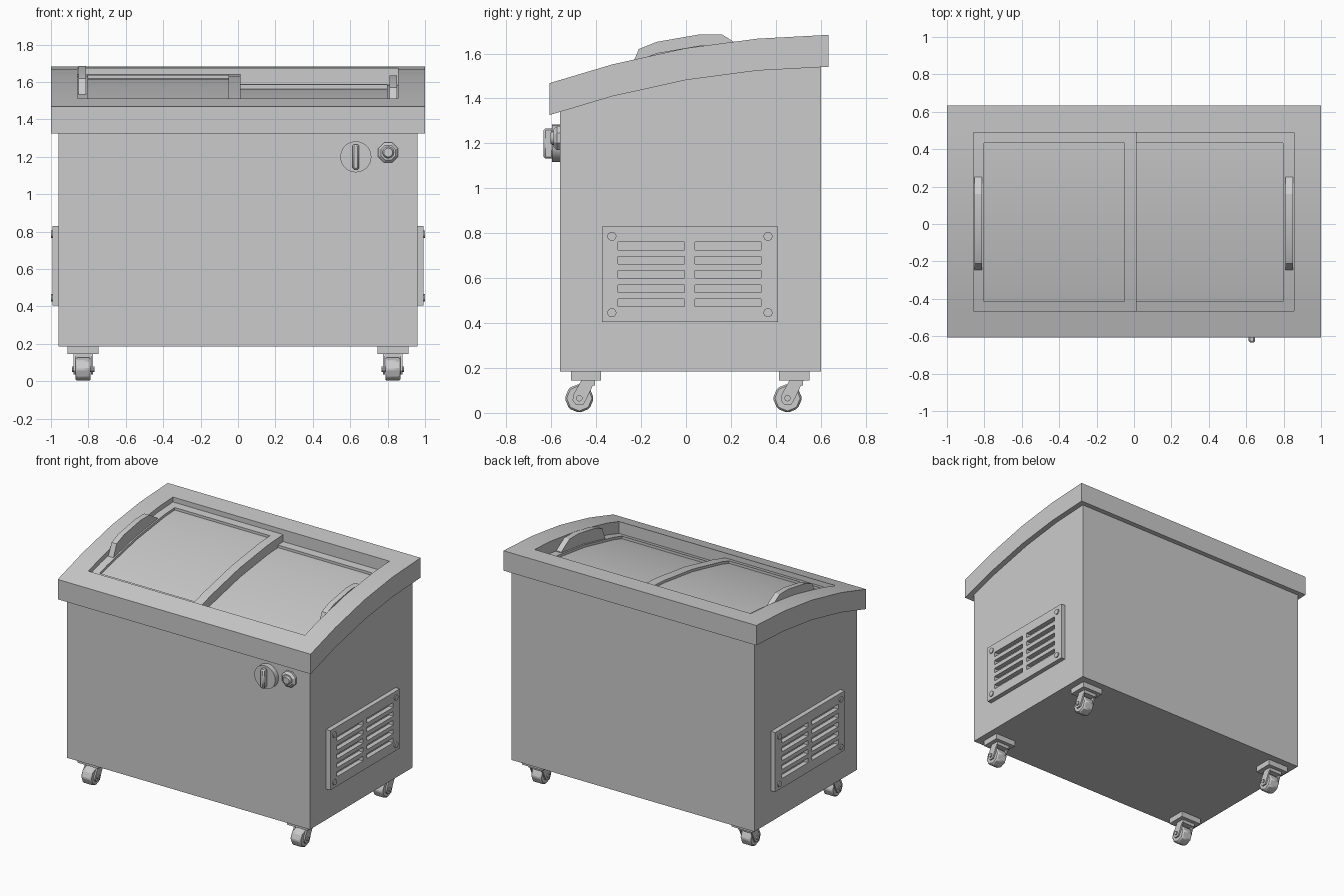
import bpy, bmesh, math
from mathutils import Matrix, Vector

if "Cube" in bpy.data.objects:
    bpy.data.objects.remove(bpy.data.objects["Cube"])

# Curved top line of the cabinet, side view (y, z)
CURVE = [(-0.608, 1.468), (-0.33, 1.551), (0.0, 1.624), (0.317, 1.666), (0.634, 1.683)]


def top_z(y):
    for (y0, z0), (y1, z1) in zip(CURVE, CURVE[1:]):
        if y <= y1:
            return z0 + (z1 - z0) * (y - y0) / (y1 - y0)
    return CURVE[-1][1]


def finish(name, bm, bevel=0):
    bmesh.ops.recalc_face_normals(bm, faces=bm.faces)
    me = bpy.data.meshes.new(name)
    bm.to_mesh(me)
    bm.free()
    ob = bpy.data.objects.new(name, me)
    bpy.context.collection.objects.link(ob)
    if bevel:
        m = ob.modifiers.new("bevel", 'BEVEL')
        m.width, m.segments = bevel, 1
    return ob


def box(name, lo, hi, bevel=0):
    bm = bmesh.new()
    lo, hi = Vector(lo), Vector(hi)
    bmesh.ops.create_cube(bm, size=1, matrix=Matrix.Translation((lo + hi) / 2) @ Matrix.Diagonal((*(hi - lo), 1)))
    return finish(name, bm, bevel)


def cyl(name, a, b, r, sides, r2=None, spin=0, bevel=0):
    """Cylinder or cone from point a to point b."""
    a, b = Vector(a), Vector(b)
    rot = (b - a).to_track_quat('Z', 'Y').to_matrix().to_4x4()
    bm = bmesh.new()
    bmesh.ops.create_cone(bm, cap_ends=True, segments=sides, radius1=r, radius2=r if r2 is None else r2,
                          depth=(b - a).length,
                          matrix=Matrix.Translation((a + b) / 2) @ rot @ Matrix.Rotation(spin, 4, 'Z'))
    return finish(name, bm, bevel)


def prism(name, pts, x0, x1, bevel=0):
    """Side profile (y, z) extruded along x."""
    bm = bmesh.new()
    rings = [[bm.verts.new((x, y, z)) for y, z in pts] for x in (x0, x1)]
    bm.faces.new(rings[0])
    bm.faces.new(rings[1])
    n = len(pts)
    for i in range(n):
        j = (i + 1) % n
        bm.faces.new((rings[0][i], rings[0][j], rings[1][j], rings[1][i]))
    return finish(name, bm, bevel)


def slab(name, us, vs, hole, place):
    """Slab on a u/v grid with open cells; place(u, v, side) gives the point."""
    bm = bmesh.new()
    cache = {}

    def vert(i, j, t):
        if (i, j, t) not in cache:
            cache[i, j, t] = bm.verts.new(place(us[i], vs[j], t))
        return cache[i, j, t]

    cells = {(i, j) for i in range(len(us) - 1) for j in range(len(vs) - 1)
             if not hole((us[i] + us[i + 1]) / 2, (vs[j] + vs[j + 1]) / 2)}
    for i, j in cells:
        c = [(i, j), (i + 1, j), (i + 1, j + 1), (i, j + 1)]
        for t in (0, 1):
            bm.faces.new([vert(*p, t) for p in c])
        for k, (di, dj) in enumerate([(0, -1), (1, 0), (0, 1), (-1, 0)]):
            if (i + di, j + dj) not in cells:
                p, q = c[k], c[(k + 1) % 4]
                bm.faces.new((vert(*p, 0), vert(*q, 0), vert(*q, 1), vert(*p, 1)))
    return finish(name, bm)


def curved(drop, thick):
    return lambda x, y, t: (x, y, top_z(y) - drop - t * thick)


# Cabinet body, its top follows the curve under the rim
ys = [-0.56, -0.33, 0.0, 0.317, 0.60]
prism("cabinet_body", [(-0.56, 0.185)] + [(y, top_z(y) - 0.137) for y in ys] + [(0.60, 0.185)], -0.96, 0.96)

# Overhanging curved rim with the lid opening
slab("top_rim", [-1, -0.858, 0.855, 1], [-0.608, -0.465, -0.33, 0, 0.317, 0.49, 0.634],
     lambda x, y: abs(x) < 0.8 and -0.465 < y < 0.49, curved(0, 0.142))

# Two sliding lids: the left one runs above the right one
for side, xs, drop, hx in (("left", [-0.858, -0.803, -0.05, 0.014], 0.035, (-0.853, -0.813)),
                           ("right", [-0.05, 0.014, 0.797, 0.855], 0.085, (0.81, 0.85))):
    slab(side + "_lid_frame", xs, [-0.465, -0.415, -0.33, 0, 0.317, 0.432, 0.49],
         lambda x, y: xs[1] < x < xs[2] and -0.415 < y < 0.432, curved(drop, 0.05))
    slab(side + "_lid_glass", xs[1:3], [-0.415, -0.33, 0, 0.317, 0.432],
         lambda x, y: False, curved(drop + 0.018, 0.012))
    dz = 0.035 - drop
    prism(side + "_lid_handle", [(y, z + dz) for y, z in
          [(-0.248, 1.53), (-0.21, 1.62), (-0.13, 1.652), (0.06, 1.685), (0.16, 1.685),
           (0.252, 1.628), (0.252, 1.61), (0, 1.575)]], *hx)

# Vent grilles with screws on both sides
slot_z = [0.49 + 0.0633 * k for k in range(5)]
vent_y = [-0.375, -0.302, -0.006, 0.04, 0.335, 0.41]
vent_z = [0.405] + [z + d for z in slot_z for d in (-0.017, 0.017)] + [0.83]


def is_slot(y, z):
    return (-0.302 < y < -0.006 or 0.04 < y < 0.335) and any(abs(z - s) < 0.016 for s in slot_z)


for side, s in (("left", -1), ("right", 1)):
    slab(side + "_vent_grille", vent_y, vent_z, is_slot, lambda y, z, t: (s * (0.958 + 0.035 * t), y, z))
    for y in (-0.33, 0.365):
        for z in (0.446, 0.786):
            cyl(side + "_vent_screw", (s * 0.98, y, z), (s * 1.0, y, z), 0.02, 16)

# Thermostat dial and grip
cyl("dial_plate", (0.63, -0.555, 1.2), (0.63, -0.597, 1.2), 0.083, 32)
box("dial_grip", (0.613, -0.634, 1.132), (0.647, -0.59, 1.267), 0.008)

# Octagonal indicator button
e = math.pi / 8
cyl("button_base", (0.803, -0.555, 1.223), (0.803, -0.575, 1.223), 0.058, 8, spin=e)
cyl("button_bezel", (0.803, -0.575, 1.223), (0.803, -0.59, 1.223), 0.058, 8, r2=0.042, spin=e)
cyl("button_cap", (0.803, -0.585, 1.223), (0.803, -0.603, 1.223), 0.034, 12, r2=0.024)

# Four trailing casters
for px in (-0.828, 0.828):
    for label, py in (("front", -0.445), ("back", 0.482)):
        n = label + "_caster_"
        wy, wz = py - 0.03, 0.065
        box(n + "plate", (px - 0.083, py - 0.067, 0.145), (px + 0.083, py + 0.067, 0.187))
        box(n + "bridge", (px - 0.052, py - 0.018, 0.122), (px + 0.052, py + 0.04, 0.147))
        arm = [(py - 0.02, 0.147), (py + 0.042, 0.147), (wy + 0.032, 0.062), (wy + 0.018, 0.038),
               (wy - 0.014, 0.036), (wy - 0.03, 0.056), (wy - 0.026, 0.082)]
        for s in (-1, 1):
            prism(n + "fork_arm", arm, px + s * 0.041, px + s * 0.052)
        cyl(n + "wheel", (px - 0.04, wy, wz), (px + 0.04, wy, wz), 0.065, 8, bevel=0.008)
        cyl(n + "axle", (px - 0.06, wy, wz), (px + 0.06, wy, wz), 0.014, 10)

# Soft shading across the gentle curve, crisp edges elsewhere
for ob in bpy.context.scene.objects:
    ob.select_set(True)
    bpy.context.view_layer.objects.active = ob
bpy.ops.object.shade_smooth_by_angle(angle=math.radians(30))
